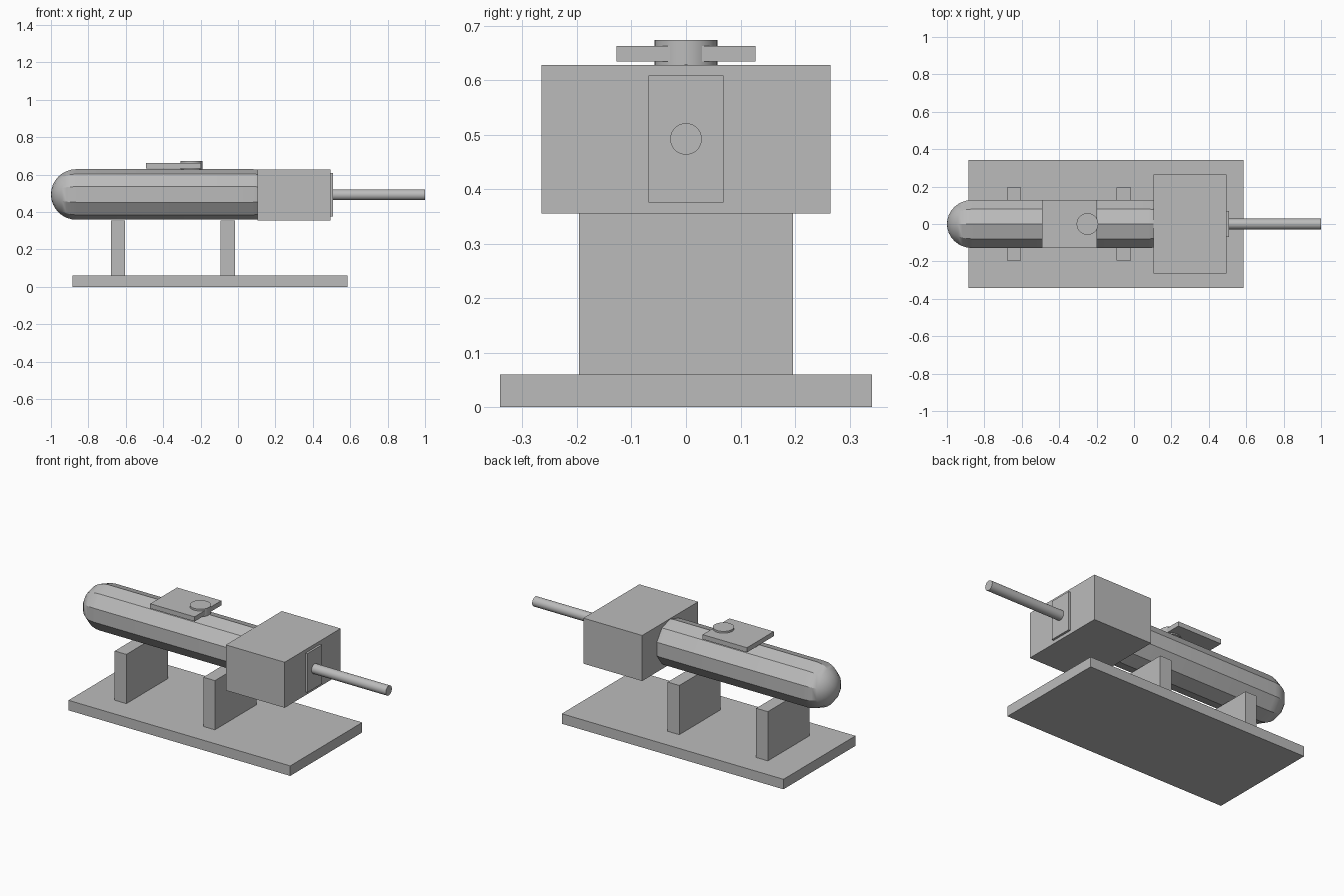
import bpy, bmesh
from math import radians, sin, cos, pi
from mathutils import Matrix, Vector

cube = bpy.data.objects.get("Cube")
if cube:
    bpy.data.objects.remove(cube, do_unlink=True)

grey = bpy.data.materials.new("plain grey")
grey.use_nodes = True
colour = (0.5, 0.5, 0.5, 1)
grey.diffuse_color = colour
grey.node_tree.nodes["Principled BSDF"].inputs["Base Color"].default_value = colour


def finish(name, bm, smooth=False):
    bmesh.ops.recalc_face_normals(bm, faces=bm.faces)
    mesh = bpy.data.meshes.new(name)
    bm.to_mesh(mesh)
    bm.free()
    mesh.materials.append(grey)
    ob = bpy.data.objects.new(name, mesh)
    bpy.context.collection.objects.link(ob)
    if smooth:
        bpy.ops.object.select_all(action='DESELECT')
        ob.select_set(True)
        bpy.context.view_layer.objects.active = ob
        bpy.ops.object.shade_smooth_by_angle(angle=radians(30))
    return ob


def box(name, x0, x1, half_y, z0, z1):
    bm = bmesh.new()
    place = Matrix.Translation(((x0 + x1) / 2, 0, (z0 + z1) / 2))
    size = Matrix.Diagonal((x1 - x0, 2 * half_y, z1 - z0, 1))
    bmesh.ops.create_cube(bm, size=1, matrix=place @ size)
    return finish(name, bm)


def cylinder(name, centre, radius, length, rotation=Matrix.Identity(4)):
    bm = bmesh.new()
    bmesh.ops.create_cone(bm, cap_ends=True, segments=32, radius1=radius, radius2=radius,
                          depth=length, matrix=Matrix.Translation(centre) @ rotation)
    return finish(name, bm, True)


def capsule(name, x0, x1, z, radius, sides, steps):
    # Half outline spun around the long axis
    arc = [i * pi / 2 / steps for i in range(steps + 1)]
    outline = [(x0 - radius * cos(a), radius * sin(a)) for a in arc]
    outline += [(x1 + radius * cos(a), radius * sin(a)) for a in reversed(arc)]
    bm = bmesh.new()
    verts = [bm.verts.new((x, 0, z + r)) for x, r in outline]
    edges = [bm.edges.new(pair) for pair in zip(verts, verts[1:])]
    bmesh.ops.spin(bm, geom=verts + edges, cent=(0, 0, z), axis=(1, 0, 0),
                   angle=2 * pi, steps=sides, use_merge=False)
    bmesh.ops.remove_doubles(bm, verts=bm.verts, dist=0.0005)
    return finish(name, bm, True)


# Stand
box("base_plate", -0.885, 0.585, 0.341, 0, 0.06)
for name, x in (("rear_support", -0.68), ("front_support", -0.093)):
    box(name, x, x + 0.077, 0.196, 0.06, 0.355)

# Ten-sided body with rounded ends
capsule("body", -0.865, 0.08, 0.494, 0.135, 10, 8)

# Head block, face plate and rod
box("head_block", 0.105, 0.495, 0.265, 0.355, 0.628)
box("face_plate", 0.49, 0.508, 0.069, 0.375, 0.608)
cylinder("rod", (0.745, 0, 0.492), 0.029, 0.51, Matrix.Rotation(pi / 2, 4, 'Y'))

# Top plate and knob
box("top_plate", -0.493, -0.199, 0.127, 0.634, 0.662)
cylinder("knob", (-0.249, 0, 0.65), 0.058, 0.046)
